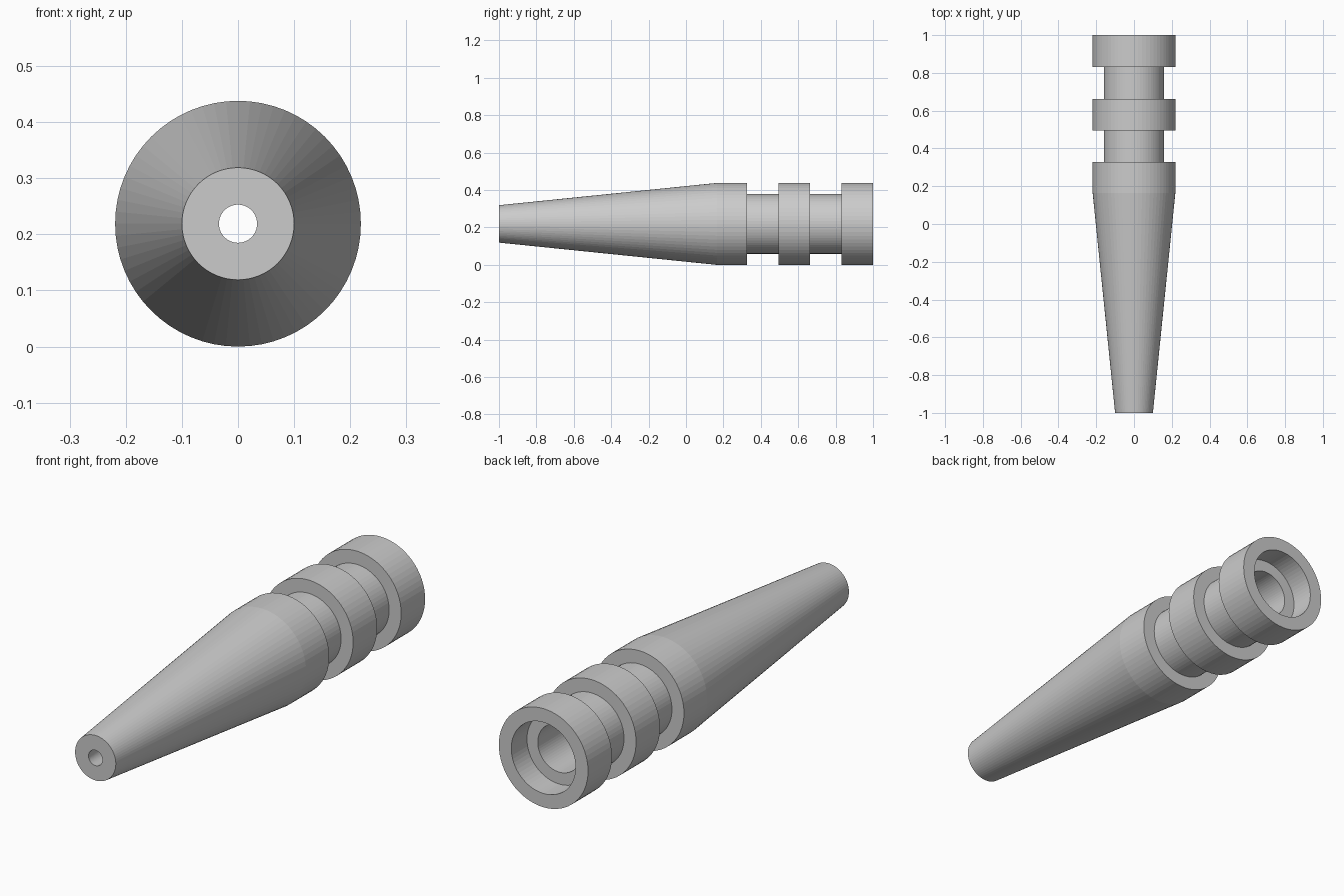
import bpy, bmesh, math

if "Cube" in bpy.data.objects:
    bpy.data.objects.remove(bpy.data.objects["Cube"])

SIDES = 64
AXIS_Z = 0.219
R = 0.219      # collar radius
G = 0.16       # groove radius

# closed (y, radius) profile: tapered sleeve, collars and grooves, then stepped bore
profile = [(-1, 0.10), (0.165, R)]
for start, end in ((0.327, 0.495), (0.663, 0.832)):
    profile += [(start, R), (start, G), (end, G), (end, R)]
profile += [(1, R), (1, 0.158), (0.89, 0.158), (0.89, 0.105),
            (0.165, 0.105), (-1, 0.034)]


def lathe(name, pts):
    bm = bmesh.new()
    rings = []
    for y, r in pts:
        rings.append([bm.verts.new((r * math.cos(a), y, AXIS_Z + r * math.sin(a)))
                      for a in (2 * math.pi * i / SIDES for i in range(SIDES))])
    for k, ring in enumerate(rings):
        nxt = rings[(k + 1) % len(rings)]
        for i in range(SIDES):
            j = (i + 1) % SIDES
            bm.faces.new((ring[i], ring[j], nxt[j], nxt[i]))
    bmesh.ops.recalc_face_normals(bm, faces=bm.faces)
    mesh = bpy.data.meshes.new(name)
    bm.to_mesh(mesh)
    bm.free()
    obj = bpy.data.objects.new(name, mesh)
    bpy.context.collection.objects.link(obj)
    return obj


# hollow tapered sleeve with grooved collar
lathe("tapered_sleeve", profile)
